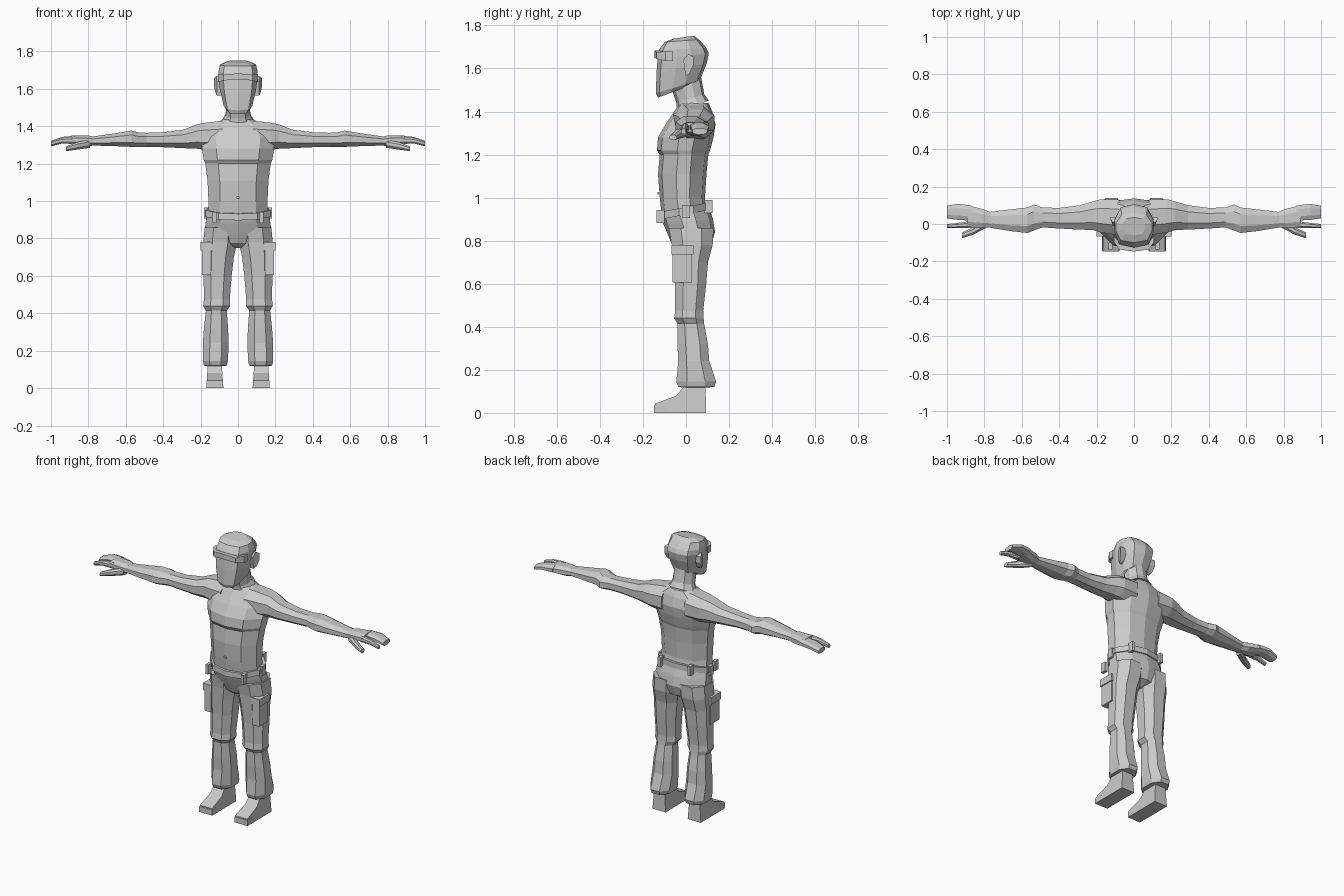
import bpy, bmesh

grey = bpy.data.materials.new("plain grey")
grey.diffuse_color = (0.6, 0.6, 0.6, 1)


def finish(name, bm, mirror=False):
    bmesh.ops.recalc_face_normals(bm, faces=bm.faces)
    me = bpy.data.meshes.new(name)
    bm.to_mesh(me)
    bm.free()
    me.materials.append(grey)
    ob = bpy.data.objects.new(name, me)
    bpy.context.collection.objects.link(ob)
    if mirror:
        mod = ob.modifiers.new("Mirror", "MIRROR")
        mod.use_mirror_merge = False
    return ob


def loft(name, rings, mirror=False):
    """Skin matching rings of points and cap both ends."""
    bm = bmesh.new()
    loops = [[bm.verts.new(p) for p in r] for r in rings]
    n = len(loops[0])
    for a, b in zip(loops, loops[1:]):
        for i in range(n):
            j = (i + 1) % n
            bm.faces.new((a[i], a[j], b[j], b[i]))
    bm.faces.new(loops[0])
    bm.faces.new(loops[-1])
    return finish(name, bm, mirror)


def body_ring(w, yf, yb, zf, zb=None, front=0.6, back=0.6):
    """Symmetric ten-sided section; zf and zb tilt it from front to back."""
    zb = zf if zb is None else zb
    half = [(0, 0), (front, 0.08), (1, 0.38), (1, 0.66), (back, 0.93), (0, 1)]
    pts = half + [(-u, v) for u, v in half[-2:0:-1]]
    return [(u * w, yf + v * (yb - yf), zf + v * (zb - zf)) for u, v in pts]


def octagon(a0, a1, b0, b1, c=0.27):
    uv = [(c, 0), (1 - c, 0), (1, c), (1, 1 - c),
          (1 - c, 1), (c, 1), (0, 1 - c), (0, c)]
    return [(a0 + u * (a1 - a0), b0 + v * (b1 - b0)) for u, v in uv]


def upright(x0, x1, y0, y1, z):
    return [(x, y, z) for x, y in octagon(x0, x1, y0, y1)]


def sideways(x, y0, y1, z0, z1):
    return [(x, y, z) for y, z in octagon(y0, y1, z0, z1)]


def box(name, x, y, z, mirror=False):
    corners = lambda h: [(x[0], y[0], h), (x[1], y[0], h),
                         (x[1], y[1], h), (x[0], y[1], h)]
    return loft(name, [corners(z[0]), corners(z[1])], mirror)


# Torso with the chest overhanging the belly
loft("torso", [body_ring(*r) for r in [
    (.160, -.112, .095, .91, .95), (.158, -.122, .088, 1.00),
    (.163, -.130, .095, 1.11), (.175, -.122, .104, 1.20),
    (.183, -.135, .112, 1.22), (.193, -.130, .128, 1.28),
    (.195, -.095, .137, 1.34), (.160, -.055, .122, 1.40),
    (.075, -.030, .105, 1.44)]])

# Neck leaning forward
loft("neck", [body_ring(*r) for r in [
    (.085, -.04, .105, 1.40, 1.45), (.066, -.045, .085, 1.44, 1.48),
    (.062, -.065, .07, 1.50, 1.56)]])

# Head: jaw, cheeks, brow and crown
loft("head", [body_ring(*r, front=.75, back=.68) for r in [
    (.060, -.130, .020, 1.465, 1.520), (.076, -.140, .065, 1.485, 1.545),
    (.097, -.137, .097, 1.580, 1.625), (.104, -.132, .106, 1.645, 1.670),
    (.105, -.125, .095, 1.685, 1.695), (.096, -.100, .060, 1.722, 1.735),
    (.060, -.060, .035, 1.738, 1.752)]])

# Brow band across the forehead, drooping at its ends
loft("brow_band", [[(x, y0, z0), (x, y1, z0), (x, y1, z1), (x, y0, z1)]
                   for x, y0, y1, z0, z1 in [
    (-.108, -.095, -.06, 1.635, 1.68), (-.078, -.137, -.10, 1.645, 1.675),
    (0, -.147, -.11, 1.650, 1.683), (.078, -.137, -.10, 1.645, 1.675),
    (.108, -.095, -.06, 1.635, 1.68)]])

# Ears, flared outwards at the back
ear = [(-.002, 1.565), (-.008, 1.60), (-.012, 1.64), (.010, 1.668),
       (.034, 1.655), (.034, 1.615), (.015, 1.575)]
loft("ears", [[(.09, y, z) for y, z in ear],
              [(.112 + max(0, y) * .5, y, z) for y, z in ear]], True)

# Arms with shoulder, elbow and wrist
loft("arms", [sideways(*r) for r in [
    (.08, -.060, .130, 1.265, 1.430), (.18, -.045, .132, 1.275, 1.418),
    (.22, -.032, .120, 1.280, 1.410), (.29, -.030, .100, 1.283, 1.382),
    (.40, -.024, .086, 1.288, 1.368), (.49, -.018, .088, 1.290, 1.365),
    (.535, -.035, .104, 1.288, 1.368), (.57, -.048, .088, 1.290, 1.377),
    (.66, -.038, .078, 1.294, 1.362), (.78, -.018, .064, 1.297, 1.345)]], True)

# Hands: palm, index finger, joined fingers and thumb
digits = {
    "palms": [(.77, -.017, .064, 1.297, 1.345), (.81, -.022, .080, 1.293, 1.352),
              (.89, -.020, .100, 1.305, 1.350)],
    "index_fingers": [(.87, -.020, .016, 1.305, 1.345),
                      (.94, -.022, .006, 1.308, 1.338),
                      (1.0, -.022, .000, 1.295, 1.318)],
    "joined_fingers": [(.87, .018, .099, 1.305, 1.350),
                       (.94, .022, .108, 1.308, 1.343),
                       (1.0, .030, .098, 1.293, 1.322)],
    "thumbs": [(.79, -.020, .030, 1.285, 1.330), (.86, -.057, -.018, 1.275, 1.315),
               (.92, -.076, -.045, 1.267, 1.292)]}
for part, rows in digits.items():
    loft(part, [sideways(*r) for r in rows], True)

# Hips of the trousers
loft("hips", [body_ring(*r) for r in [
    (.164, -.116, .105, .91, .965), (.172, -.106, .125, .88, .90),
    (.178, -.085, .135, .83, .84), (.110, -.062, .115, .775),
    (.030, -.030, .070, .75)]])

# Tilted belt with loops
loft("belt", [body_ring(.173, -.126, .118, zf, zb)
              for zf, zb in [(.897, .945), (.932, .98)]])
for i, (x, y, z) in enumerate([(.125, -.118, .912), (.172, 0, .936),
                               (.105, .104, .958)]):
    box(f"belt_loops_{i}", (x - .010, x + .010), (y - .018, y + .018),
        (z - .030, z + .030), True)

# Trouser legs with knee fold and wide cuff
loft("trouser_legs", [upright(*r) for r in [
    (.002, .178, -.080, .128, .86), (.005, .186, -.066, .124, .78),
    (.022, .186, -.060, .102, .70), (.034, .184, -.052, .094, .60),
    (.044, .182, -.050, .080, .475), (.042, .186, -.055, .082, .44),
    (.060, .172, -.040, .084, .415), (.053, .182, -.040, .102, .32),
    (.050, .188, -.036, .108, .24), (.054, .188, -.045, .140, .145),
    (.060, .182, -.035, .132, .12), (.085, .160, -.010, .085, .118)]], True)

# Thigh pockets with flaps
box("thigh_pockets", (.145, .193), (-.062, .028), (.605, .76), True)
box("pocket_flaps", (.140, .200), (-.068, .034), (.735, .78), True)

# Shoes: side profile, narrowed towards the ankle
shoe = [(-.145, 0), (.094, 0), (.090, .135), (0, .135), (-.045, .08), (-.145, .042)]
loft("shoes", [[(.124 + s * (.046 - z * .07), y, z) for y, z in shoe]
               for s in (-1, 1)], True)
box("toe_caps", (.079, .169), (-.148, -.095), (0, .035), True)

# Navel
box("navel", (-.008, .008), (-.133, -.125), (1.015, 1.025))
